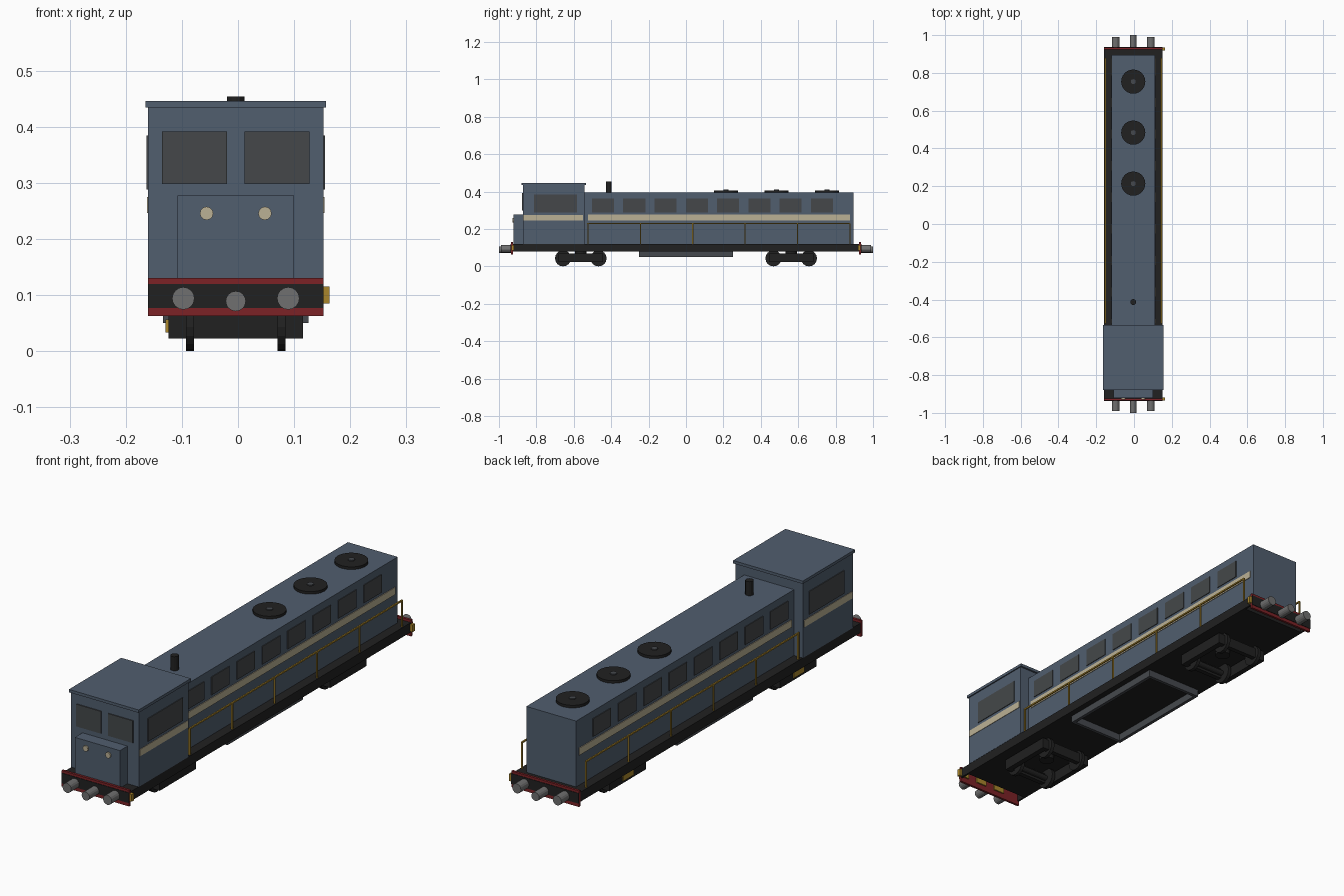
import bpy, bmesh, math
from mathutils import Matrix, Vector

if "Cube" in bpy.data.objects:
    bpy.data.objects.remove(bpy.data.objects["Cube"])

CX = -0.004  # centre line of the locomotive


def mat(name, r, g, b):
    m = bpy.data.materials.new(name)
    m.diffuse_color = (r, g, b, 1)
    m.use_nodes = True
    m.node_tree.nodes["Principled BSDF"].inputs["Base Color"].default_value = m.diffuse_color
    return m


BLUE = mat("slate_blue", 0.082, 0.112, 0.158)
BLACK = mat("black", 0.015, 0.015, 0.015)
GLASS = mat("dark_glass", 0.058, 0.064, 0.068)
CREAM = mat("cream", 0.50, 0.44, 0.30)
RED = mat("red", 0.20, 0.016, 0.019)
GOLD = mat("gold", 0.40, 0.24, 0.025)
GREY = mat("steel_grey", 0.16, 0.16, 0.16)
TANK = mat("tank_grey", 0.06, 0.066, 0.075)


def finish(bm, name, m):
    me = bpy.data.meshes.new(name)
    bm.to_mesh(me)
    bm.free()
    me.materials.append(m)
    ob = bpy.data.objects.new(name, me)
    bpy.context.collection.objects.link(ob)
    return ob


def box(name, m, x, y, z):
    """Box from (min, max) ranges; x is relative to the centre line."""
    bm = bmesh.new()
    bmesh.ops.create_cube(bm, size=1)
    for v in bm.verts:
        v.co = Vector((CX + x[v.co.x > 0], y[v.co.y > 0], z[v.co.z > 0]))
    return finish(bm, name, m)


def cyl(name, m, centre, r, depth, axis="Z", n=16):
    bm = bmesh.new()
    bmesh.ops.create_cone(bm, cap_ends=True, segments=n, radius1=r, radius2=r, depth=depth)
    rot = {"Z": Matrix(), "X": Matrix.Rotation(math.pi / 2, 4, "Y"),
           "Y": Matrix.Rotation(math.pi / 2, 4, "X")}[axis]
    pos = Vector(centre) + Vector((CX, 0, 0))
    bmesh.ops.transform(bm, matrix=Matrix.Translation(pos) @ rot, verts=bm.verts)
    ob = finish(bm, name, m)
    for p in ob.data.polygons:
        p.use_smooth = n > 16 and len(p.vertices) == 4
    return ob


def span(c, half):
    return (c - half, c + half)


def side(s, a, b):
    """x range mirrored to side s."""
    return tuple(sorted((s * a, s * b)))


# Underframe: solid middle with open pockets behind the buffer beams
box("underframe", BLACK, (-0.155, 0.155), (-0.885, 0.885), (0.08, 0.12))
for e in (-1, 1):
    ends = lambda a, b: tuple(sorted((e * a, e * b)))
    box("end_deck", BLACK, (-0.155, 0.155), ends(0.885, 0.928), (0.112, 0.12))
    for s in (-1, 1):
        box("end_skirt", BLACK, side(s, 0.147, 0.155), ends(0.885, 0.925), (0.08, 0.112))
    # Buffer beam, its black face and gold marker blocks
    box("buffer_beam", RED, (-0.156, 0.156), ends(0.925, 0.935), (0.0625, 0.13))
    box("beam_face", BLACK, (-0.156, 0.156), ends(0.935, 0.937), (0.077, 0.12))
    for x in (0.142, 0.049, -0.044):
        box("beam_marker", GOLD, span(x, 0.025), ends(0.919, 0.934), (0.085, 0.115))
    # Buffers and coupler
    for s in (-1, 1):
        cyl("buffer", GREY, (s * 0.0935, e * 0.96, 0.094), 0.02, 0.06, "Y")
    cyl("coupler", GREY, (0, e * 0.965, 0.089), 0.018, 0.07, "Y")

# Long engine hood
box("hood", BLUE, (-0.115, 0.115), (-0.545, 0.895), (0.12, 0.395))
# Cab, roof and nose
box("cab", BLUE, (-0.156, 0.156), (-0.872, -0.543), (0.12, 0.434))
box("cab_roof", BLUE, (-0.161, 0.161), (-0.88, -0.535), (0.434, 0.446))
box("nose", BLUE, (-0.104, 0.104), (-0.922, -0.872), (0.12, 0.277))

for s in (-1, 1):
    # Cab windows and headlights
    box("front_window", GLASS, side(s, 0.016, 0.131), (-0.876, -0.87), (0.298, 0.391))
    box("cab_side_window", GLASS, side(s, 0.154, 0.159), (-0.813, -0.583), (0.288, 0.384))
    cyl("headlight", CREAM, (s * 0.052, -0.924, 0.2455), 0.012, 0.008, "Y", 12)
    # Cream stripe
    box("cab_stripe", CREAM, side(s, 0.154, 0.158), (-0.868, -0.55), (0.246, 0.275))
    box("hood_stripe", CREAM, side(s, 0.113, 0.118), (-0.525, 0.877), (0.246, 0.276))
    # Hood windows
    for i in range(8):
        box("hood_window", GLASS, side(s, 0.113, 0.118),
            span(-0.444 + i * 0.1673, 0.059), (0.289, 0.364))
    # Handrail and posts
    box("handrail", GOLD, side(s, 0.145, 0.151), (-0.528, 0.877), (0.226, 0.232))
    for i in range(6):
        box("handrail_post", GOLD, side(s, 0.145, 0.151),
            span(-0.524 + i * 0.28, 0.003), (0.12, 0.23))

# Roof fans and exhaust
for y in (0.214, 0.484, 0.754):
    cyl("roof_fan", BLACK, (0, y, 0.400), 0.064, 0.012, "Z", 24)
    cyl("fan_hub", TANK, (0, y, 0.407), 0.013, 0.006, "Z", 12)
cyl("exhaust", BLACK, (0, -0.413, 0.422), 0.016, 0.064, "Z", 12)

# Tank tray below the frame (open ring)
for s in (-1, 1):
    box("tank_side", TANK, side(s, 0.116, 0.13), (-0.25, 0.25), (0.05, 0.081))
    box("tank_end", TANK, (-0.116, 0.116), tuple(sorted((s * 0.25, s * 0.236))), (0.05, 0.081))

# Bogies
for e in (-1, 1):
    yc = e * 0.5625
    for s in (-1, 1):
        box("bogie_side", BLACK, side(s, 0.097, 0.12), span(yc, 0.12), (0.022, 0.068))
        box("bogie_bar", BLACK, (-0.1, 0.1), span(yc + s * 0.11, 0.01), (0.022, 0.066))
        cyl("axle", BLACK, (0, yc + s * 0.095, 0.043), 0.012, 0.2, "X", 12)
        for w in (-1, 1):
            cyl("wheel", BLACK, (w * 0.0815, yc + s * 0.095, 0.043), 0.043, 0.015, "X", 16)
    box("bogie_plate", GOLD, (-0.125, -0.119), span(yc, 0.035), (0.033, 0.056))
    cyl("bogie_pivot", BLACK, (0, yc, 0.07), 0.03, 0.025, "Z", 16)
